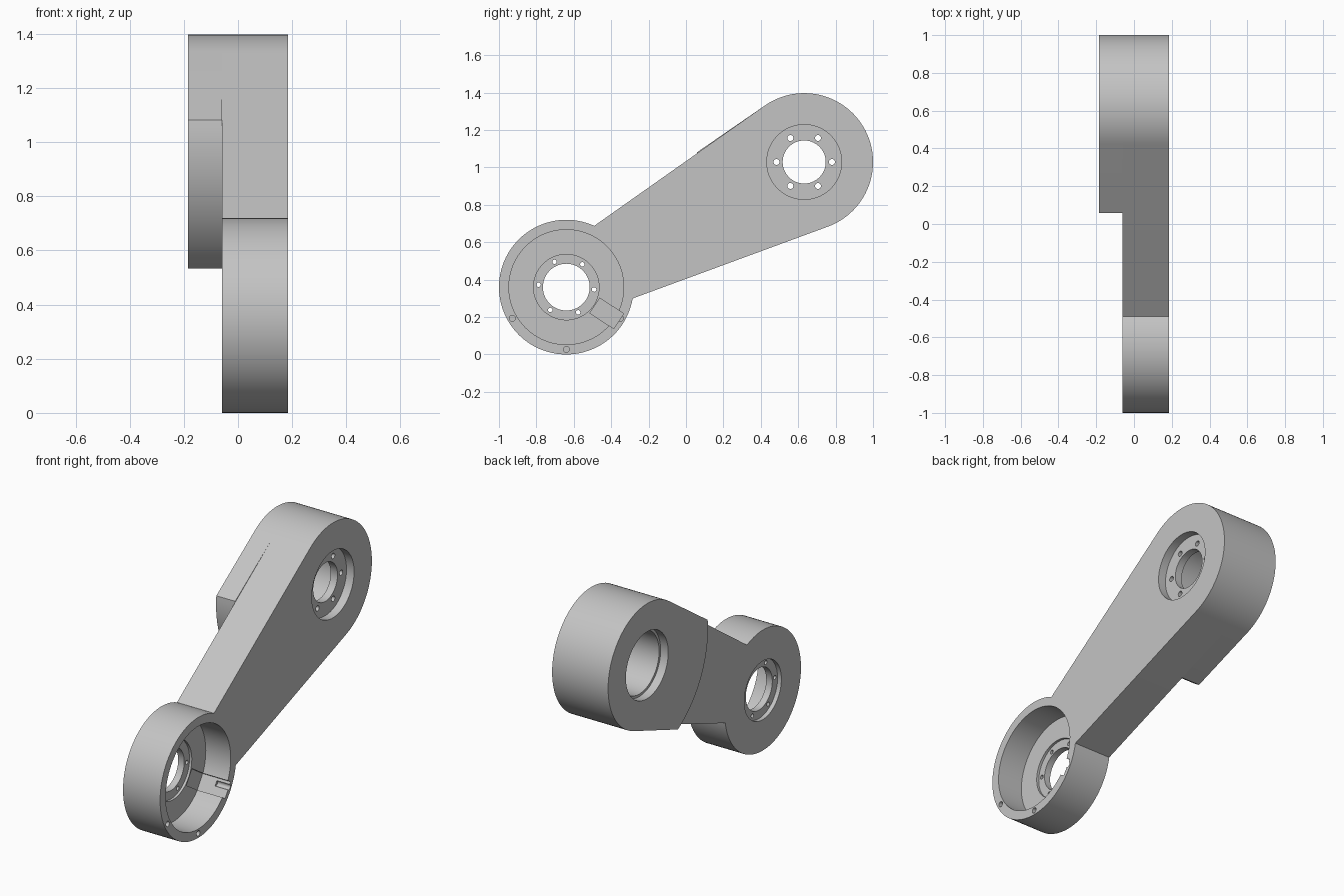
import bpy, bmesh
from math import sin, cos, radians

if "Cube" in bpy.data.objects:
    bpy.data.objects.remove(bpy.data.objects["Cube"], do_unlink=True)

grey = bpy.data.materials.new("plain grey")
grey.use_nodes = True
color = (0.55, 0.55, 0.55, 1)
grey.diffuse_color = color
grey.node_tree.nodes["Principled BSDF"].inputs["Base Color"].default_value = color

CUP = (-0.64, 0.36)      # lower joint centre (y, z)
HEAD = (0.632, 1.029)    # upper joint centre (y, z)
FRONT, STEP, BACK = 0.185, -0.06, -0.185
OUT = 0.3                # cutter overshoot


def arc(c, r, a, b, n):
    """Points on an arc in the side plane, angles in degrees."""
    angles = [radians(a + (b - a) * i / n) for i in range(n + 1)]
    return [(c[0] + r * cos(t), c[1] + r * sin(t)) for t in angles]


def disc(c, r, x0, x1, n=96):
    return arc(c, r, 0, 360, n)[:-1], x0, x1


def polar(c, r, a):
    return c[0] + r * cos(radians(a)), c[1] + r * sin(radians(a))


def prisms(name, parts):
    """One object holding side profiles extruded along x."""
    bm = bmesh.new()
    for points, x0, x1 in parts:
        face = bm.faces.new([bm.verts.new((x0, y, z)) for y, z in points])
        ext = bmesh.ops.extrude_face_region(bm, geom=[face])["geom"]
        moved = [v for v in ext if isinstance(v, bmesh.types.BMVert)]
        bmesh.ops.translate(bm, verts=moved, vec=(x1 - x0, 0, 0))
    bmesh.ops.recalc_face_normals(bm, faces=bm.faces)
    mesh = bpy.data.meshes.new(name)
    bm.to_mesh(mesh)
    bm.free()
    mesh.materials.append(grey)
    obj = bpy.data.objects.new(name, mesh)
    bpy.context.collection.objects.link(obj)
    return obj


# Arm with both round ends, and the thicker pad behind the upper joint
head_arc = arc(HEAD, 0.368, -69.5, 125, 60)
arm = prisms("arm", [(arc(CUP, 0.36, 65.5, 350.3, 80) + head_arc, STEP, FRONT)])
pad = prisms("joint_pad", [(arc(HEAD, 0.575, 174.8, 239.5, 24) + head_arc, BACK, STEP)])

# Main cavities
cavities = prisms("cavity_cutter", [
    disc(CUP, 0.307, 0.02, OUT),
    disc(CUP, 0.175, -OUT, -0.035),
    disc(HEAD, 0.185, -OUT, 0.09),
    disc(HEAD, 0.2, 0.135, OUT),
])

# Through holes, bolt circles and blind rim holes
holes = [disc(CUP, 0.125, -OUT, OUT), disc(HEAD, 0.115, -OUT, OUT)]
for k in range(6):
    holes.append(disc(polar(CUP, 0.149, 55 + 60 * k), 0.012, -OUT, OUT, 20))
    holes.append(disc(polar(HEAD, 0.148, 60 * k), 0.016, -OUT, OUT, 20))
for a in (210, 270, 330):
    holes.append(disc(polar(CUP, 0.333, a), 0.016, 0.1, OUT, 20))
holes = prisms("hole_cutter", holes)

# Shallow hub recess, rear bore lip and the radial slot in the cup
u = (cos(radians(-33)), sin(radians(-33)))
slot = [(CUP[0] + u[0] * r - u[1] * w, CUP[1] + u[1] * r + u[0] * w)
        for r, w in ((0.182, -0.048), (0.334, -0.048), (0.334, 0.048), (0.182, 0.048))]
recesses = prisms("recess_cutter", [
    disc(CUP, 0.175, 0.005, 0.1),
    disc(HEAD, 0.2, -OUT, -0.135),
    (slot, 0.0, OUT),
])

cutters = (cavities, holes, recesses)
for obj in (arm, pad):
    bpy.ops.object.select_all(action="DESELECT")
    obj.select_set(True)
    bpy.context.view_layer.objects.active = obj
    for cutter in cutters:
        mod = obj.modifiers.new("cut", "BOOLEAN")
        mod.operation = "DIFFERENCE"
        mod.solver = "EXACT"
        mod.object = cutter
        bpy.ops.object.modifier_apply(modifier=mod.name)
    bpy.ops.object.shade_smooth_by_angle(angle=radians(30))
for cutter in cutters:
    bpy.data.objects.remove(cutter, do_unlink=True)
